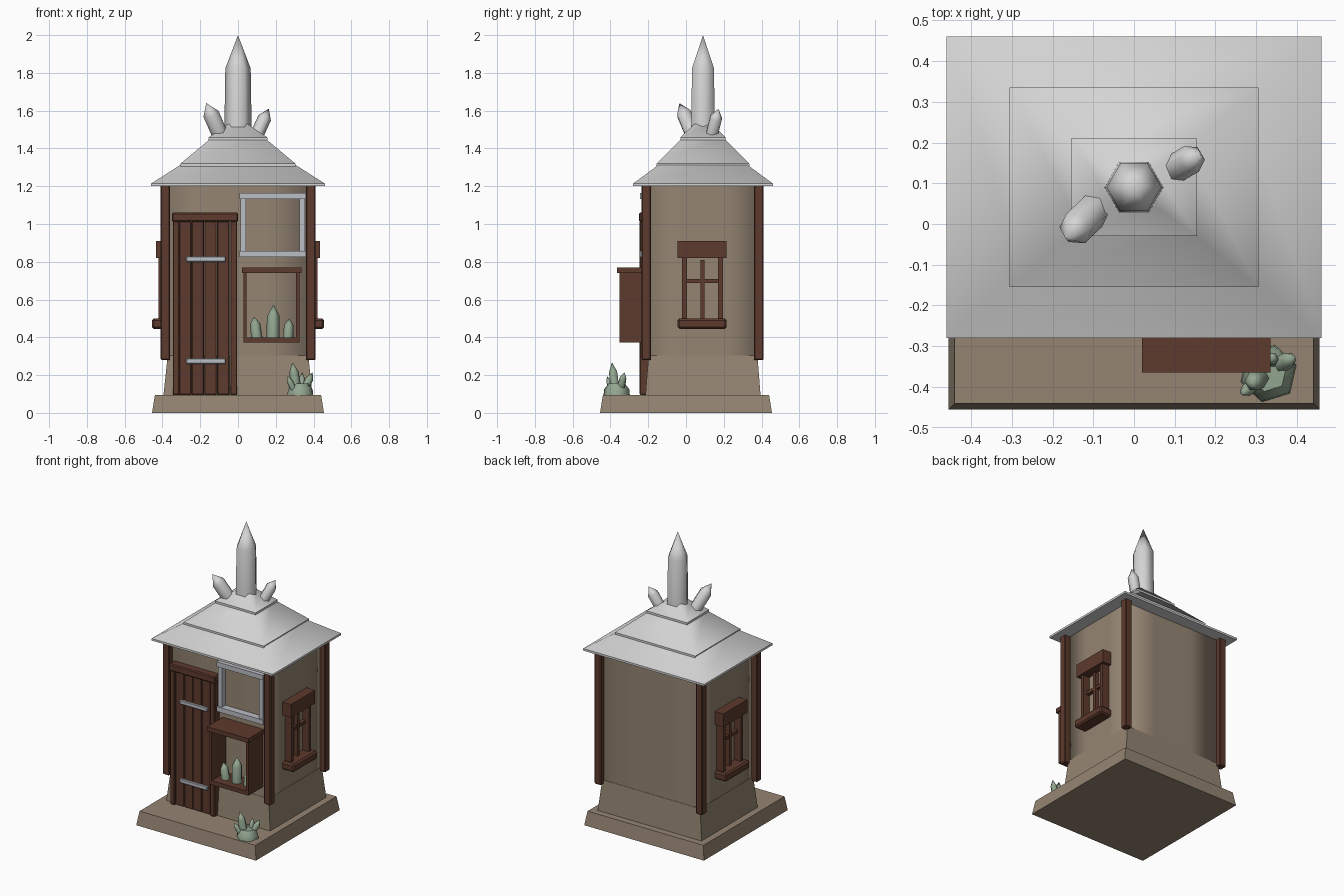
import bpy, math
from mathutils import Vector

if "Cube" in bpy.data.objects:
    bpy.data.objects.remove(bpy.data.objects["Cube"])


def material(name, rgb):
    m = bpy.data.materials.new(name)
    m.diffuse_color = (*rgb, 1)
    m.use_nodes = True
    m.node_tree.nodes["Principled BSDF"].inputs["Base Color"].default_value = m.diffuse_color
    return m


STONE = material("warm_stone", (0.30, 0.235, 0.17))
WOOD = material("dark_wood", (0.11, 0.042, 0.026))
ROOF = material("pale_grey_roof", (0.66, 0.66, 0.66))
METAL = material("blue_grey_metal", (0.50, 0.52, 0.56))
GREEN = material("sage_crystal", (0.29, 0.38, 0.28))
CY = 0.09  # centre of the house in depth


def mesh(name, verts, faces, mat, smooth=None):
    """Make an object; smooth lists the face indices to shade smooth."""
    me = bpy.data.meshes.new(name)
    me.from_pydata([tuple(v) for v in verts], [], faces)
    me.materials.append(mat)
    for i in smooth or []:
        me.polygons[i].use_smooth = True
    ob = bpy.data.objects.new(name, me)
    bpy.context.collection.objects.link(ob)
    return ob


def loft(name, rings, mat, smooth_bands=(), caps=True):
    """Skin a stack of equal rings, wound counter-clockwise from above."""
    n = len(rings[0])
    verts = [v for r in rings for v in r]
    faces, smooth = [], []
    for k in range(len(rings) - 1):
        for i in range(n):
            j = (i + 1) % n
            if k in smooth_bands:
                smooth.append(len(faces))
            faces.append((k * n + i, k * n + j, (k + 1) * n + j, (k + 1) * n + i))
    if caps:
        faces.append(tuple(reversed(range(n))))
        faces.append(tuple(range(len(verts) - n, len(verts))))
    return mesh(name, verts, faces, mat, smooth)


def rect(hx, hy, z, cy=CY):
    return [(-hx, cy - hy, z), (hx, cy - hy, z), (hx, cy + hy, z), (-hx, cy + hy, z)]


def box(name, x0, x1, y0, y1, z0, z1, mat, bevel=0.0):
    x0, x1 = min(x0, x1), max(x0, x1)
    ring = [(x0, y0), (x1, y0), (x1, y1), (x0, y1)]
    ob = loft(name, [[(x, y, z) for x, y in ring] for z in (z0, z1)], mat)
    if bevel:
        b = ob.modifiers.new("edge_bevel", 'BEVEL')
        b.width, b.segments = bevel, 1
    return ob


def crystal(name, base, tip, r, mat, shoulder=0.65, taper=0.92):
    """Six-sided shard with a pointed end, aimed from base to tip."""
    base, tip = Vector(base), Vector(tip)
    d = tip - base
    q = Vector((0, 0, 1)).rotation_difference(d.normalized())
    verts = []
    for t, s in ((0, 1), (shoulder, taper)):
        for i in range(6):
            a = i * math.pi / 3
            verts.append(base + d * t + q @ Vector((r * s * math.cos(a), r * s * math.sin(a), 0)))
    verts.append(tip)
    faces = [(i, (i + 1) % 6, 6 + (i + 1) % 6, 6 + i) for i in range(6)]
    faces += [(6 + i, 6 + (i + 1) % 6, 12) for i in range(6)]
    return mesh(name, verts, faces, mat, range(len(faces)))


# Ground slab and flared plinth
loft("ground_slab", [rect(0.455, 0.455, 0, 0), rect(0.44, 0.44, 0.095, 0)], STONE)
loft("plinth", [rect(0.395, 0.305, 0.09), rect(0.372, 0.288, 0.305)], STONE)

# Softly shaded walls, three panels per side
corners = rect(0.37, 0.286, 0)
wall = []
for c in range(4):
    a, b = Vector(corners[c]), Vector(corners[(c + 1) % 4])
    wall += [a.lerp(b, t) for t in (0, 0.3, 0.7)]
loft("walls", [[(p.x, p.y, z) for p in wall] for z in (0.30, 1.205)], STONE, (0,), caps=False)

# Corner posts
for sx in (-1, 1):
    for y in (-0.21, 0.385):
        box("corner_post", sx * 0.36, sx * 0.41, y - 0.025, y + 0.025, 0.28, 1.205, WOOD, 0.005)

# Roof in three overlapping tiers
tiers = (("lower", 0.46, 0.37, 1.20, 0.27, 0.205, 1.335),
         ("middle", 0.305, 0.245, 1.305, 0.13, 0.10, 1.465),
         ("upper", 0.155, 0.12, 1.445, 0.05, 0.045, 1.53))
for label, hx, hy, z, tx, ty, tz in tiers:
    loft(label + "_roof", [rect(hx, hy, z), rect(hx, hy, z + 0.014), rect(tx, ty, tz)], ROOF, (1,))

# Crystals on the roof
crystal("roof_spire", (0, CY, 1.45), (0, CY, 2.0), 0.073, ROOF, 0.68)
crystal("roof_shard_left", (-0.085, 0.045, 1.45), (-0.168, -0.035, 1.64), 0.043, ROOF, 0.7, 1.0)
crystal("roof_shard_right", (0.09, 0.13, 1.45), (0.163, 0.172, 1.61), 0.036, ROOF, 0.7, 1.0)

# Door: planks, frame and strap hinges
for i in range(4):
    x = -0.312 + i * 0.067
    box("door_plank", x, x + 0.065, -0.232, -0.19, 0.095, 1.015, WOOD, 0.004)
for x in (-0.345, -0.04):
    box("door_jamb", x, x + 0.035, -0.245, -0.19, 0.095, 1.015, WOOD, 0.004)
box("door_lintel", -0.35, 0.0, -0.25, -0.19, 1.012, 1.06, WOOD, 0.006)
for z in (0.80, 0.26):
    box("door_strap", -0.275, -0.065, -0.245, -0.22, z, z + 0.028, METAL, 0.004)

# Metal window frame above the display box
for x in (0.012, 0.325):
    box("upper_window_side", x, x + 0.03, -0.235, -0.19, 0.85, 1.14, METAL)
for z in (0.825, 1.132):
    box("upper_window_rail", 0.008, 0.36, -0.243, -0.19, z, z + 0.033, METAL)

# Open display box with its crystals
box("display_lid", 0.02, 0.335, -0.365, -0.19, 0.74, 0.77, WOOD)
for x in (0.028, 0.308):
    box("display_side", x, x + 0.018, -0.352, -0.19, 0.372, 0.742, WOOD)
box("display_floor", 0.028, 0.326, -0.352, -0.19, 0.372, 0.40, WOOD)
for x, tx, tz, r in ((0.10, 0.085, 0.51, 0.03), (0.185, 0.188, 0.575, 0.036), (0.265, 0.272, 0.50, 0.028)):
    crystal("display_crystal", (x, -0.275, 0.395), (tx, -0.28, tz), r, GREEN)

# Matching windows on both sides
for s in (-1, 1):
    box("side_lintel", s * 0.36, s * 0.435, -0.045, 0.215, 0.82, 0.91, WOOD)
    box("side_sill", s * 0.36, s * 0.456, -0.045, 0.215, 0.445, 0.50, WOOD, 0.01)
    for y in (-0.02, 0.17):
        box("side_jamb", s * 0.36, s * 0.42, y, y + 0.025, 0.49, 0.83, WOOD)
    box("side_mullion", s * 0.36, s * 0.40, 0.077, 0.098, 0.49, 0.81, WOOD)
    box("side_crossbar", s * 0.36, s * 0.395, 0.0, 0.175, 0.688, 0.71, WOOD)

# Crystal cluster on the slab
mound = []
for r, z in ((0.072, 0.09), (0.068, 0.125), (0.045, 0.155)):
    mound.append([(0.33 + r * math.cos(i * math.pi / 3 + 0.3),
                   -0.367 + r * math.sin(i * math.pi / 3 + 0.3), z) for i in range(6)])
loft("cluster_mound", mound, GREEN, (0, 1))
for b, t, r in (((0.31, -0.375, 0.12), (0.288, -0.392, 0.268), 0.027),
                ((0.35, -0.35, 0.12), (0.395, -0.325, 0.215), 0.022),
                ((0.30, -0.39, 0.11), (0.262, -0.418, 0.195), 0.017),
                ((0.335, -0.34, 0.12), (0.34, -0.325, 0.215), 0.018)):
    crystal("cluster_crystal", b, t, r, GREEN)
